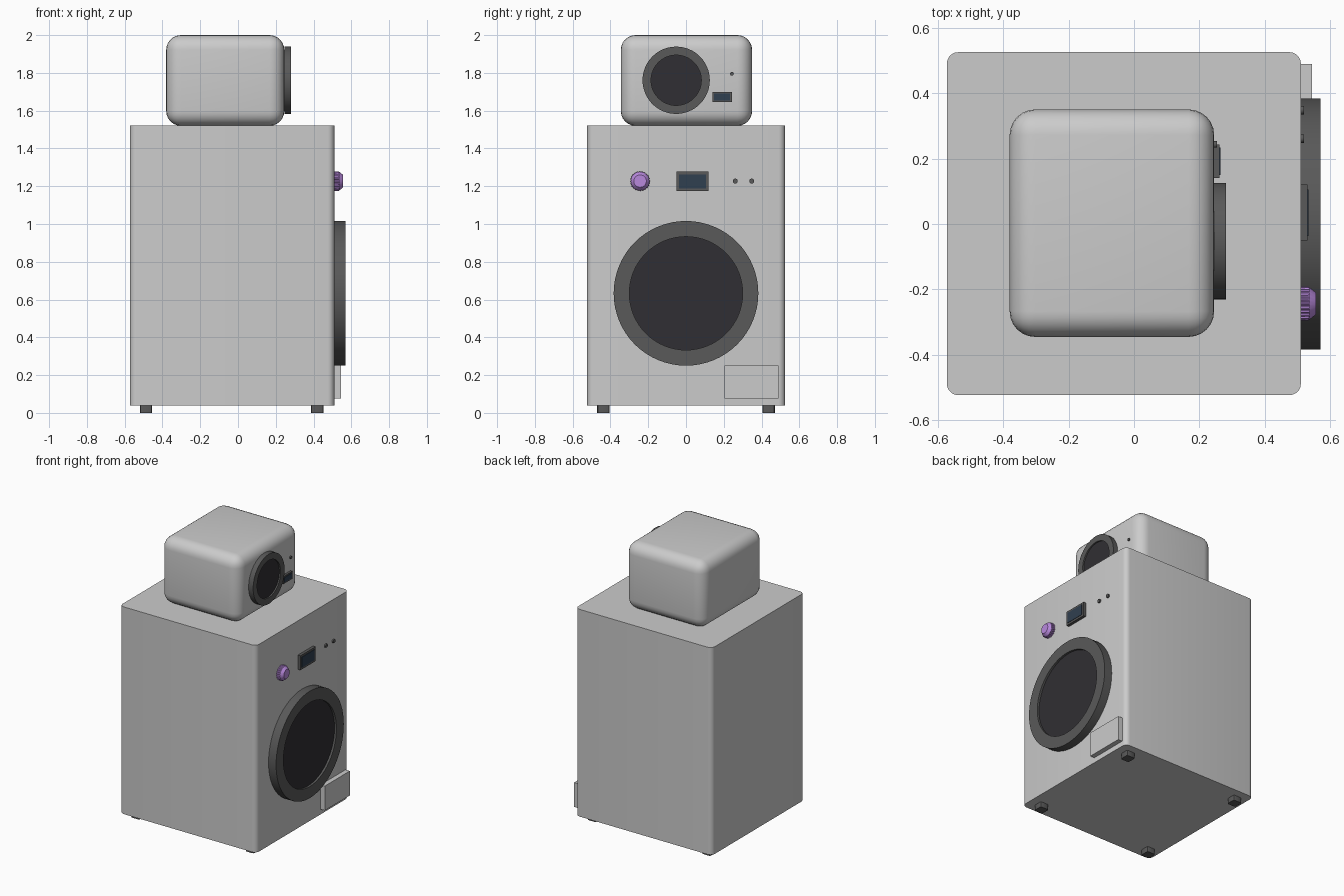
import bpy, bmesh, math

if "Cube" in bpy.data.objects:
    bpy.data.objects.remove(bpy.data.objects["Cube"])


def material(name, rgb):
    m = bpy.data.materials.new(name)
    m.diffuse_color = (*rgb, 1)
    m.use_nodes = True
    m.node_tree.nodes["Principled BSDF"].inputs["Base Color"].default_value = m.diffuse_color
    return m


DARK = material("dark_trim", (0.10, 0.10, 0.10))
GLASS = material("dark_glass", (0.03, 0.028, 0.033))
SCREEN = material("screen_blue", (0.03, 0.05, 0.08))
PURPLE = material("purple", (0.48, 0.25, 0.72))


def finish(name, bm, mat=None):
    bmesh.ops.recalc_face_normals(bm, faces=bm.faces)
    me = bpy.data.meshes.new(name)
    bm.to_mesh(me)
    bm.free()
    ob = bpy.data.objects.new(name, me)
    bpy.context.collection.objects.link(ob)
    if mat:
        me.materials.append(mat)
    bpy.ops.object.select_all(action='DESELECT')
    ob.select_set(True)
    bpy.context.view_layer.objects.active = ob
    bpy.ops.object.shade_smooth_by_angle(angle=math.radians(32))
    return ob


def box(name, x, y, z, mat=None, bevel=0, seg=4, vertical=False):
    """Box from (min, max) ranges, optionally rounded on all or upright edges."""
    bm = bmesh.new()
    bmesh.ops.create_cube(bm, size=1)
    for v in bm.verts:
        v.co = [(a + b) / 2 + c * (b - a) for (a, b), c in zip((x, y, z), v.co)]
    if bevel:
        edges = [e for e in bm.edges if not vertical or
                 abs(e.verts[0].co.z - e.verts[1].co.z) > 1e-4]
        bmesh.ops.bevel(bm, geom=edges, offset=bevel, segments=seg,
                        profile=0.5, affect='EDGES')
    return finish(name, bm, mat)


def lathe(name, x, y, z, profile, mat, n=64, flute=0, fluted=()):
    """Turn (radius, depth) points round the x axis; capped at both ends."""
    bm = bmesh.new()
    rings = []
    for k, (r, d) in enumerate(profile):
        ring = []
        for i in range(n):
            a = 2 * math.pi * i / n
            rr = r - (flute if k in fluted and i % 4 > 1 else 0)
            ring.append(bm.verts.new((x + d, y + rr * math.cos(a), z + rr * math.sin(a))))
        rings.append(ring)
    for p, q in zip(rings, rings[1:]):
        for i in range(n):
            j = (i + 1) % n
            bm.faces.new((p[i], p[j], q[j], q[i]))
    bm.faces.new(rings[0])
    bm.faces.new(rings[-1])
    return finish(name, bm, mat)


def door(name, x, y, z, r_out, r_in, depth, recess):
    lathe(name + "_rim", x, y, z, [(r_out, 0), (r_out, depth), (r_in, depth),
                                   (r_in, depth - recess - 0.004)], DARK)
    lathe(name + "_glass", x, y, z, [(r_in, 0.002), (r_in, depth - recess)], GLASS)


def display(name, x, y, z, depth, border):
    box(name + "_frame", (x - 0.005, x + depth), y, z, DARK)
    inset = [(a + border, b - border) for a, b in (y, z)]
    box(name + "_screen", (x, x + depth + 0.003), *inset, SCREEN)


# Large cabinet
FACE = 0.51
box("cabinet", (-0.572, FACE), (-0.523, 0.525), (0.038, 1.522),
    bevel=0.035, seg=5, vertical=True)
for sx, fx in (("left", -0.487), ("right", 0.419)):
    for sy, fy in (("front", -0.437), ("back", 0.437)):
        box(f"foot_{sy}_{sx}", (fx - 0.033, fx + 0.033), (fy - 0.033, fy + 0.033),
            (0, 0.04), DARK, bevel=0.01, seg=2, vertical=True)
door("main_door", FACE, 0, 0.633, 0.383, 0.30, 0.06, 0.015)
box("service_flap", (FACE - 0.005, 0.544), (0.205, 0.489), (0.075, 0.25))

# Large cabinet controls
display("main_display", FACE, (-0.051, 0.12), (1.174, 1.277), 0.02, 0.014)
lathe("dial", FACE, -0.243, 1.227, [(0.052, 0), (0.052, 0.022), (0.049, 0.027),
      (0.035, 0.044), (0.033, 0.046)], PURPLE, 96, 0.004, (0, 1))
for i, y in enumerate((0.261, 0.348)):
    lathe(f"button_{i + 1}", FACE, y, 1.227, [(0.013, 0), (0.013, 0.01)], DARK, 24)

# Small rounded unit on top
TOP = 0.245
box("top_unit", (-0.38, TOP), (-0.345, 0.35), (1.52, 2.0), bevel=0.078, seg=6)
door("top_door", TOP, -0.052, 1.761, 0.178, 0.133, 0.036, 0.01)
display("top_display", TOP, (0.14, 0.243), (1.645, 1.699), 0.016, 0.009)
lathe("top_button", TOP, 0.243, 1.795, [(0.01, -0.005), (0.01, 0.008)], DARK, 24)
